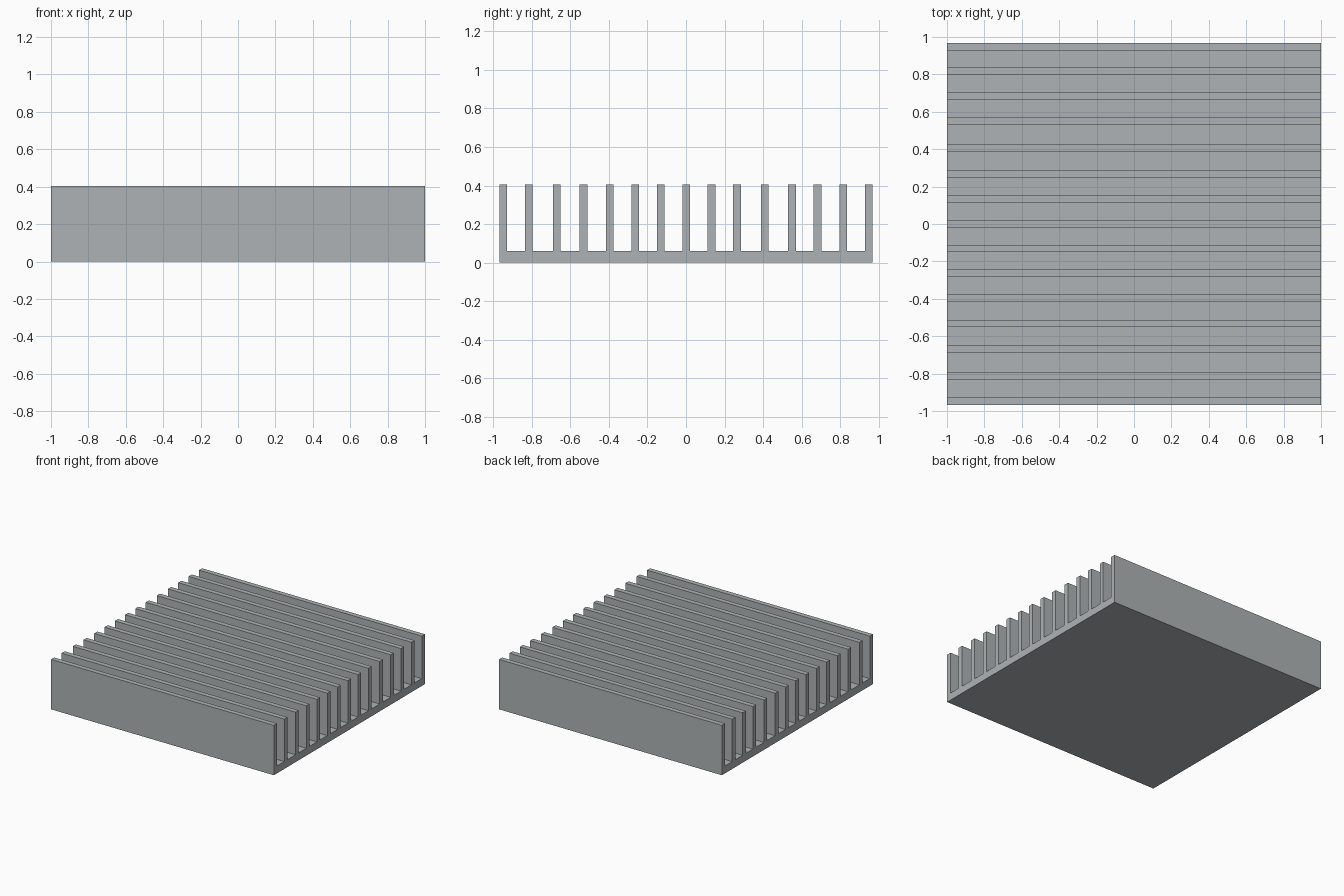
import bpy, bmesh

if "Cube" in bpy.data.objects:
    bpy.data.objects.remove(bpy.data.objects["Cube"])

# Overall sizes
HALF_X, HALF_Y = 1.0, 0.968
BASE_H, TOP_H, FIN_T = 0.06, 0.405, 0.04

metal = bpy.data.materials.new("grey aluminium")
metal.diffuse_color = (0.42, 0.45, 0.46, 1)
metal.use_nodes = True
metal.node_tree.nodes["Principled BSDF"].inputs["Base Color"].default_value = metal.diffuse_color

# Fin centres along y (slightly uneven spacing)
centres = [-0.948, -0.815, -0.670, -0.532, -0.396, -0.263, -0.131, 0.001,
           0.132, 0.265, 0.408, 0.550, 0.682, 0.816, 0.948]

# Comb-shaped cross-section: up and over each fin, then back along the base
profile = []
for c in centres:
    a = max(c - FIN_T / 2, -HALF_Y)
    b = min(c + FIN_T / 2, HALF_Y)
    profile += [(a, BASE_H), (a, TOP_H), (b, TOP_H), (b, BASE_H)]
profile[0] = (-HALF_Y, 0)
profile[1] = (-HALF_Y, TOP_H)
profile[-2] = (HALF_Y, TOP_H)
profile[-1] = (HALF_Y, 0)

# Extrude the section along x
bm = bmesh.new()
face = bm.faces.new([bm.verts.new((-HALF_X, y, z)) for y, z in profile])
out = bmesh.ops.extrude_face_region(bm, geom=[face], use_keep_orig=True)
verts = [g for g in out["geom"] if isinstance(g, bmesh.types.BMVert)]
bmesh.ops.translate(bm, vec=(2 * HALF_X, 0, 0), verts=verts)
bmesh.ops.recalc_face_normals(bm, faces=bm.faces[:])
mesh = bpy.data.meshes.new("finned_heat_sink")
bm.to_mesh(mesh)
bm.free()
mesh.materials.append(metal)
sink = bpy.data.objects.new("finned_heat_sink", mesh)
bpy.context.collection.objects.link(sink)
